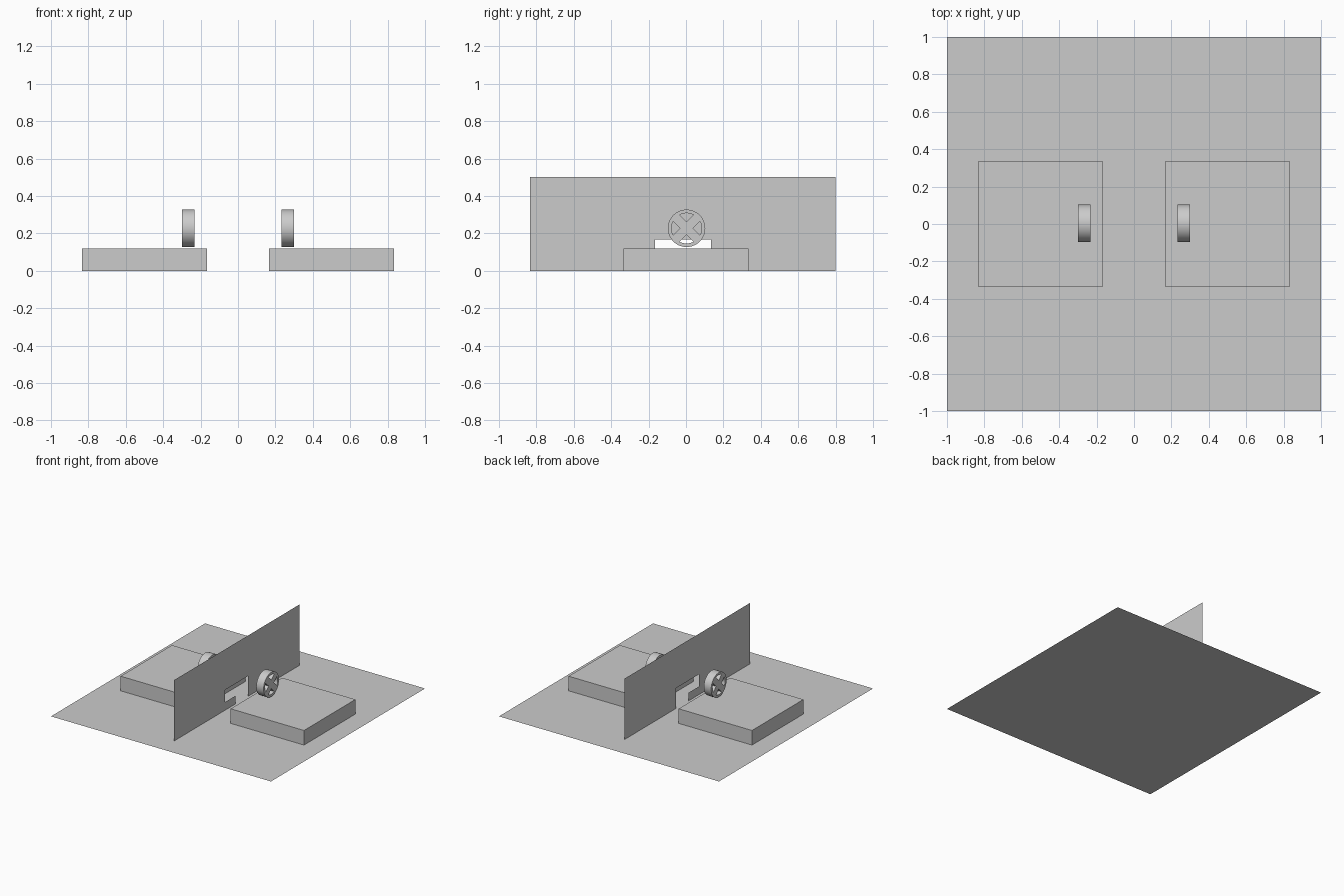
import bpy, bmesh
from math import pi, sin, cos, asin, sqrt

if "Cube" in bpy.data.objects:
    bpy.data.objects.remove(bpy.data.objects["Cube"], do_unlink=True)

grey = bpy.data.materials.new("light_grey")
grey.use_nodes = True
grey.diffuse_color = (0.6, 0.6, 0.6, 1)
grey.node_tree.nodes["Principled BSDF"].inputs["Base Color"].default_value = (0.6, 0.6, 0.6, 1)


def add_object(name, mesh):
    mesh.materials.clear()
    mesh.materials.append(grey)
    obj = bpy.data.objects.new(name, mesh)
    bpy.context.collection.objects.link(obj)
    return obj


def sheet(name, points):
    """One flat polygon."""
    mesh = bpy.data.meshes.new(name)
    mesh.from_pydata(points, [], [range(len(points))])
    return add_object(name, mesh)


def block(name, centre, size):
    bm = bmesh.new()
    bmesh.ops.create_cube(bm, size=1)
    bmesh.ops.scale(bm, vec=size, verts=bm.verts)
    mesh = bpy.data.meshes.new(name)
    bm.to_mesh(mesh)
    bm.free()
    obj = add_object(name, mesh)
    obj.location = centre
    return obj


def wheel_mesh(radius=0.1, inner=0.081, apex=0.035, half_width=0.0333):
    """Disc with four wedge openings that leave a crossed pair of spokes."""
    curve = bpy.data.curves.new("wheel_profile", "CURVE")
    curve.dimensions = "2D"
    curve.fill_mode = "BOTH"
    curve.extrude = half_width
    outlines = [[(radius * cos(2 * pi * i / 48), radius * sin(2 * pi * i / 48)) for i in range(48)]]
    spread = pi / 4 - asin(apex / sqrt(2) / inner)
    for q in range(4):
        mid = q * pi / 2
        arc = [mid + spread * (i / 4 - 1) for i in range(9)]
        outlines.append([(apex * cos(mid), apex * sin(mid))]
                        + [(inner * cos(a), inner * sin(a)) for a in arc])
    for outline in outlines:
        spline = curve.splines.new("POLY")
        spline.points.add(len(outline) - 1)
        for point, (x, y) in zip(spline.points, outline):
            point.co = (x, y, 0, 1)
        spline.use_cyclic_u = True
    helper = bpy.data.objects.new("wheel_profile", curve)
    bpy.context.collection.objects.link(helper)
    bpy.context.view_layer.update()
    evaluated = helper.evaluated_get(bpy.context.evaluated_depsgraph_get())
    mesh = bpy.data.meshes.new_from_object(evaluated)
    bpy.data.objects.remove(helper, do_unlink=True)
    bm = bmesh.new()
    bm.from_mesh(mesh)
    bmesh.ops.remove_doubles(bm, verts=bm.verts, dist=1e-5)
    bmesh.ops.recalc_face_normals(bm, faces=bm.faces)
    bm.to_mesh(mesh)
    bm.free()
    return mesh


# Ground sheet
sheet("floor", [(-1, -1, 0), (1, -1, 0), (1, 1, 0), (-1, 1, 0)])

# Upright dividing sheet with a stepped doorway at its foot
wall = [(-0.833, 0), (-0.033, 0), (-0.033, 0.067), (-0.167, 0.067), (-0.167, 0.167),
        (0.133, 0.167), (0.133, 0), (0.8, 0), (0.8, 0.5), (-0.833, 0.5)]
sheet("divider_wall", [(0, y, z) for y, z in wall])

# A platform and a spoked wheel on each side
for side, sign in (("left", 1), ("right", -1)):
    block(side + "_platform", (sign * 0.5, 0, 0.06), (0.667, 0.667, 0.12))
    wheel = add_object(side + "_wheel", wheel_mesh())
    wheel.location = (sign * 0.267, 0.003, 0.227)
    wheel.rotation_euler = (pi / 2, 0, pi / 2)
    bpy.ops.object.select_all(action="DESELECT")
    wheel.select_set(True)
    bpy.context.view_layer.objects.active = wheel
    bpy.ops.object.shade_smooth_by_angle(angle=pi / 6)
